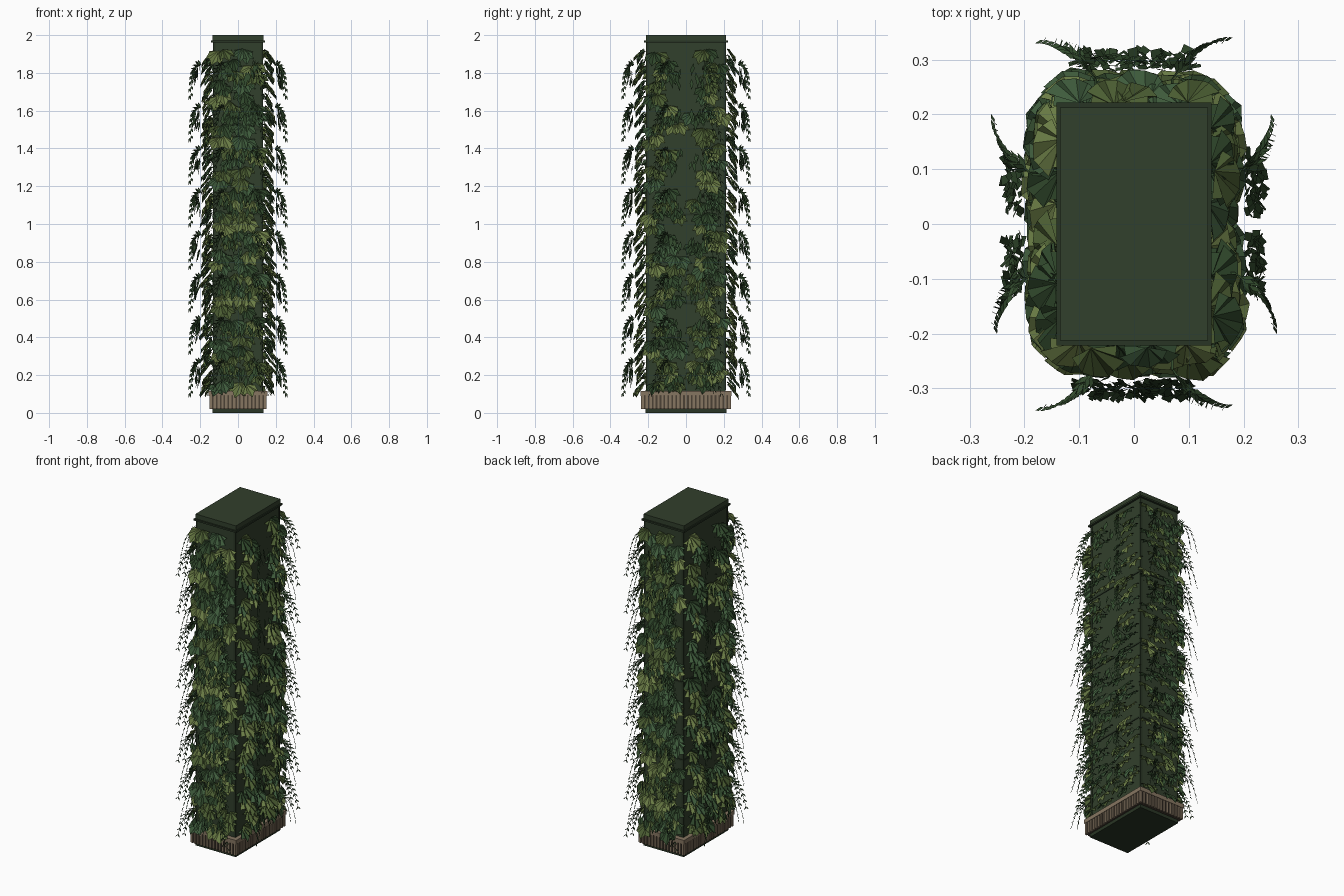
import bpy, bmesh, math, random
from mathutils import Vector

random.seed(4)
cube = bpy.data.objects.get("Cube")
if cube:
    bpy.data.objects.remove(cube, do_unlink=True)


def material(name, r, g, b):
    m = bpy.data.materials.new(name)
    m.use_nodes = True
    m.diffuse_color = (r, g, b, 1)
    m.node_tree.nodes["Principled BSDF"].inputs["Base Color"].default_value = (r, g, b, 1)
    return m


PANEL = material("panel green", 0.031, 0.05, 0.025)
TRIM = material("dark trim green", 0.022, 0.036, 0.018)
WOOD = material("tan wood", 0.24, 0.18, 0.12)
GAP = material("dark wood gap", 0.07, 0.052, 0.036)
LEAVES = [
    material("deep leaf green", 0.03, 0.066, 0.025),
    material("cool leaf green", 0.05, 0.108, 0.046),
    material("olive leaf green", 0.075, 0.118, 0.034),
    material("light leaf green", 0.15, 0.21, 0.062),
    material("fern green", 0.032, 0.07, 0.026),
]


def finish(name, bm, mats):
    mesh = bpy.data.meshes.new(name)
    bm.to_mesh(mesh)
    bm.free()
    for m in mats:
        mesh.materials.append(m)
    obj = bpy.data.objects.new(name, mesh)
    bpy.context.collection.objects.link(obj)
    return obj


def add_box(bm, center, half):
    made = bmesh.ops.create_cube(bm, size=2)
    bmesh.ops.scale(bm, vec=half, verts=made["verts"])
    bmesh.ops.translate(bm, vec=center, verts=made["verts"])


def block(name, hx, hy, z0, z1, mat):
    bm = bmesh.new()
    add_box(bm, (0, 0, (z0 + z1) / 2), (hx, hy, (z1 - z0) / 2))
    return finish(name, bm, [mat])


# Tower, plinth, seams and cap
WX, WY = 0.13, 0.21
block("plinth", 0.135, 0.215, 0, 0.025, TRIM)
block("tower_body", WX, WY, 0.02, 1.99, PANEL)
block("cap_ledge", 0.142, 0.222, 1.962, 1.972, TRIM)
block("cap", 0.135, 0.213, 1.972, 2.0, PANEL)
for i, z in enumerate((0.58, 1.05, 1.5)):
    block(f"panel_seam_{i + 1}", WX + 0.004, WY + 0.004, z - 0.005, z + 0.005, TRIM)
bm = bmesh.new()
for sx in (-1, 1):
    for sy in (-1, 1):
        add_box(bm, (sx * (WX - 0.004), sy * (WY - 0.004), 1.04), (0.007, 0.007, 0.92))
finish("corner_posts", bm, [TRIM])

# Slatted planter around the foot
block("planter_core", 0.145, 0.23, 0.02, 0.11, GAP)
block("planter_rim", 0.155, 0.24, 0.09, 0.115, WOOD)
bm = bmesh.new()
for s in (-1, 1):
    for i in range(15):
        add_box(bm, ((i - 7) * 0.0205, s * 0.232, 0.058), (0.006, 0.005, 0.037))
    for i in range(23):
        add_box(bm, (s * 0.147, (i - 11) * 0.0208, 0.058), (0.005, 0.006, 0.037))
finish("planter_slats", bm, [WOOD])


# Each wall: name, outward normal, distance, leaf columns, fern offset
WIDE = (-0.165, -0.105, -0.05, 0.05, 0.105, 0.165)
NARROW = (-0.09, -0.03, 0.03, 0.09)
WALLS = [
    ("front", Vector((0, -1, 0)), WY, NARROW, 0.07),
    ("back", Vector((0, 1, 0)), WY, NARROW, 0.07),
    ("left", Vector((1, 0, 0)), WX, WIDE, 0.09),
    ("right", Vector((-1, 0, 0)), WX, WIDE, 0.09),
]
UP = Vector((0, 0, 1))


def pleated_leaf(bm, base, along, side, size, mat):
    """Pleated fan with pointed lobes, the middle one longest."""
    normal = along.cross(side).normalized()
    steps = 8
    center = bm.verts.new(base)
    rim = []
    for i in range(steps + 1):
        a = math.radians(-68 + 136 * i / steps)
        lobe = 1 if i % 2 == 0 else 0.8
        r = size * lobe * (0.45 + 0.55 * math.cos(a) ** 2)
        fold = 0.007 if i % 2 else -0.007
        rim.append(bm.verts.new(base + along * r * math.cos(a)
                                + side * r * math.sin(a) + normal * fold))
    for p, q in zip(rim, rim[1:]):
        bm.faces.new((center, p, q)).material_index = mat


def leaf_plants(name, n, dist, columns):
    t = UP.cross(n)
    bm = bmesh.new()
    for row in range(16):
        z = 0.2 + row * 0.1125
        for k, c in enumerate(columns):
            if abs(c) == 0.05 and row in (3, 7, 9, 10, 11, 13, 14, 15):
                continue
            shift = 0.028 if (k + row) % 2 else -0.028
            tone = random.choice((0, 1, 2, 2, 3))
            for lean in (-0.4, 0.4):
                lean += random.uniform(-0.25, 0.25)
                out = random.uniform(0.5, 0.95)
                along = (n * out - UP + t * lean).normalized()
                side = (t - along * t.dot(along)).normalized()
                base = (n * (dist + random.uniform(0.003, 0.018))
                        + t * (c + lean * 0.02)
                        + UP * (z + shift + random.uniform(-0.02, 0.02)))
                mat = tone if random.random() < 0.6 else random.randrange(4)
                pleated_leaf(bm, base, along, side, random.uniform(0.075, 0.105), mat)
    finish(name + "_leaf_plants", bm, LEAVES)


def leaflet(bm, base, direction, side, length, mat):
    half = side * length * 0.17
    middle = base + direction * length * 0.45
    pts = (base, middle + half, base + direction * length, middle - half)
    bm.faces.new([bm.verts.new(p) for p in pts]).material_index = mat


def frond(bm, start, n, spread, reach, drop):
    """Arching stem with pairs of pointed leaflets."""
    steps = 9
    width = n.cross(UP) * 0.0013
    pts = []
    for i in range(steps + 1):
        u = i / steps
        pts.append(start + n * reach * math.sin(u * math.pi / 2) + spread * u
                   + UP * (0.025 * math.sin(u * math.pi) - drop * u ** 1.9))
    for i, (p, q) in enumerate(zip(pts, pts[1:])):
        bm.faces.new([bm.verts.new(v) for v in (p - width, p + width, q + width, q - width)]
                     ).material_index = 4
        run = (q - p).normalized()
        across = run.cross(n).normalized()
        for s in (-1, 1):
            d = (run + across * s * 0.5 + n * s * 0.25).normalized()
            flat = (n - d * n.dot(d) + across * 0.6).normalized()
            leaflet(bm, q, d, flat, 0.034 - 0.0012 * i, 4 if i % 3 else 0)


def ferns(name, n, dist, offset):
    t = UP.cross(n)
    bm = bmesh.new()
    for row in range(8):
        z = 0.26 + row * 0.225
        for s in (-1, 1):
            start = n * (dist + 0.055) + t * s * offset + UP * z
            # outer sprays sweep away from the wall centre
            for sweep, reach, drop in ((0.095, 0.07, 0.155), (0.06, 0.06, 0.14)):
                frond(bm, start, n, t * s * sweep, reach, drop)
            # hanging clump of dark blades, nearer the wall centre
            for j in range(9):
                along = (n * random.uniform(0, 0.35) - UP
                         + t * random.uniform(-0.3, 0.3)).normalized()
                base = (start + n * random.uniform(0.015, 0.045)
                        + t * (s * -0.015 + (j - 4) * 0.0115)
                        + UP * random.uniform(-0.075, 0.02))
                side = (t + n * random.uniform(-0.8, 0.8)).normalized()
                leaflet(bm, base, along, side, random.uniform(0.045, 0.075), 4 if j % 2 else 0)
            # stem back to the wall
            root = n * dist + t * s * offset + UP * (z - 0.02)
            w = t * 0.002
            bm.faces.new([bm.verts.new(v) for v in (root - w, root + w, start + w, start - w)]
                         ).material_index = 4
    finish(name + "_ferns", bm, LEAVES)


for wall, normal, distance, cols, fern_offset in WALLS:
    leaf_plants(wall, normal, distance, cols)
    ferns(wall, normal, distance, fern_offset)
